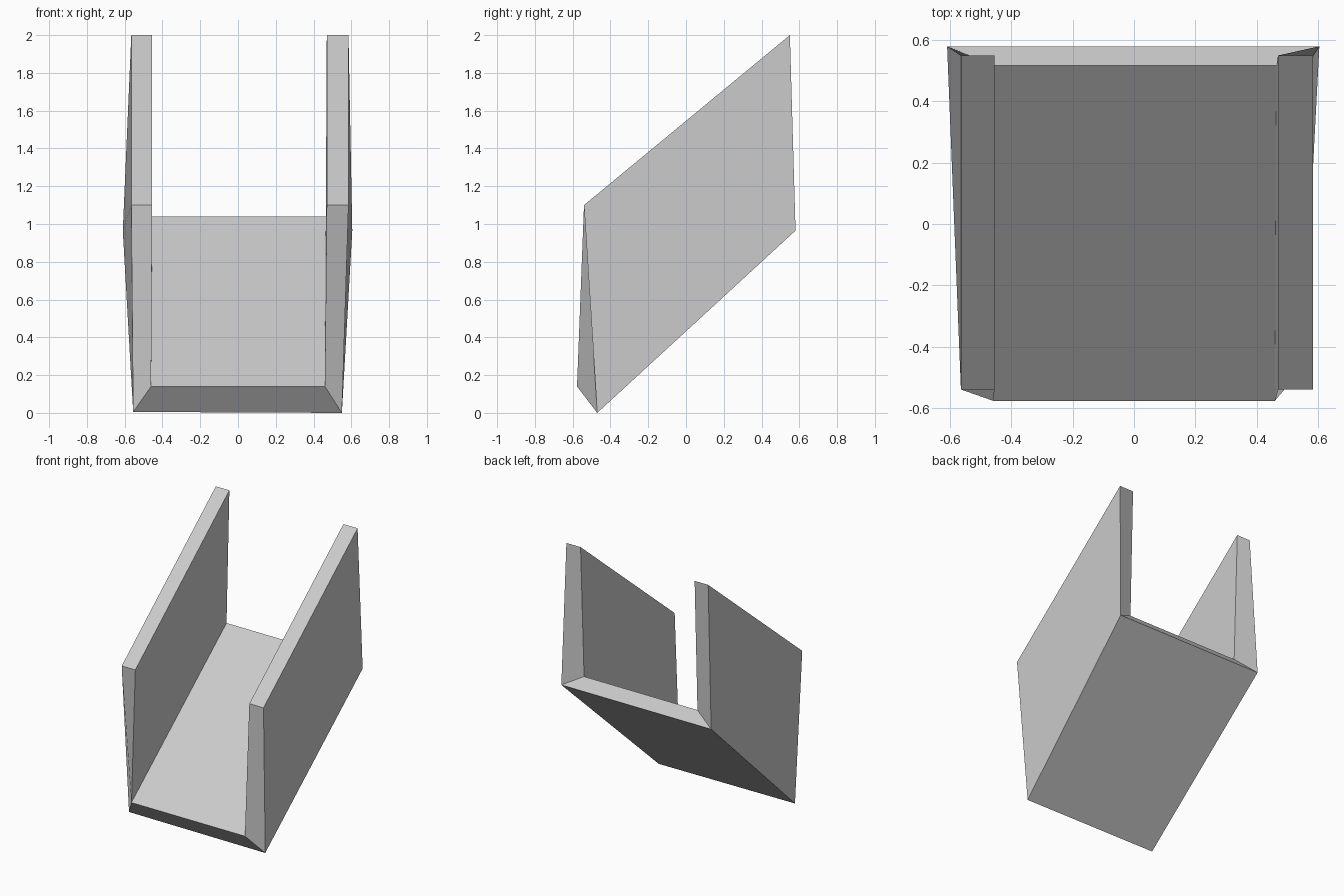
import bpy, bmesh

if "Cube" in bpy.data.objects:
    bpy.data.objects.remove(bpy.data.objects["Cube"])

# U-shaped end sections, ordered: outer left top, outer left bottom,
# outer right bottom, outer right top, inner right top, inner right bottom,
# inner left bottom, inner left top
FRONT = [(-.565, -.54, 1.10), (-.555, -.47, .005), (.55, -.47, .0), (.585, -.54, 1.10),
         (.47, -.54, 1.10), (.46, -.577, .14), (-.46, -.577, .14), (-.455, -.54, 1.10)]
BACK = [(-.565, .55, 2.0), (-.61, .58, .965), (.605, .58, .965), (.585, .55, 2.0),
        (.47, .55, 2.0), (.465, .517, 1.04), (-.455, .517, 1.04), (-.455, .55, 2.0)]

bm = bmesh.new()
front = [bm.verts.new(p) for p in FRONT]
back = [bm.verts.new(p) for p in BACK]

# Long faces: outer walls, underside, rims, inner walls and floor
for i in range(8):
    j = (i + 1) % 8
    bm.faces.new((front[i], back[i], back[j], front[j]))

# Mitred end faces: left wall, floor, right wall
for ring in (front, back):
    for i in range(3):
        bm.faces.new((ring[i], ring[i + 1], ring[6 - i], ring[7 - i]))

bmesh.ops.recalc_face_normals(bm, faces=bm.faces)
mesh = bpy.data.meshes.new("slanted_channel")
bm.to_mesh(mesh)
bm.free()
bpy.context.collection.objects.link(bpy.data.objects.new("slanted_channel", mesh))
